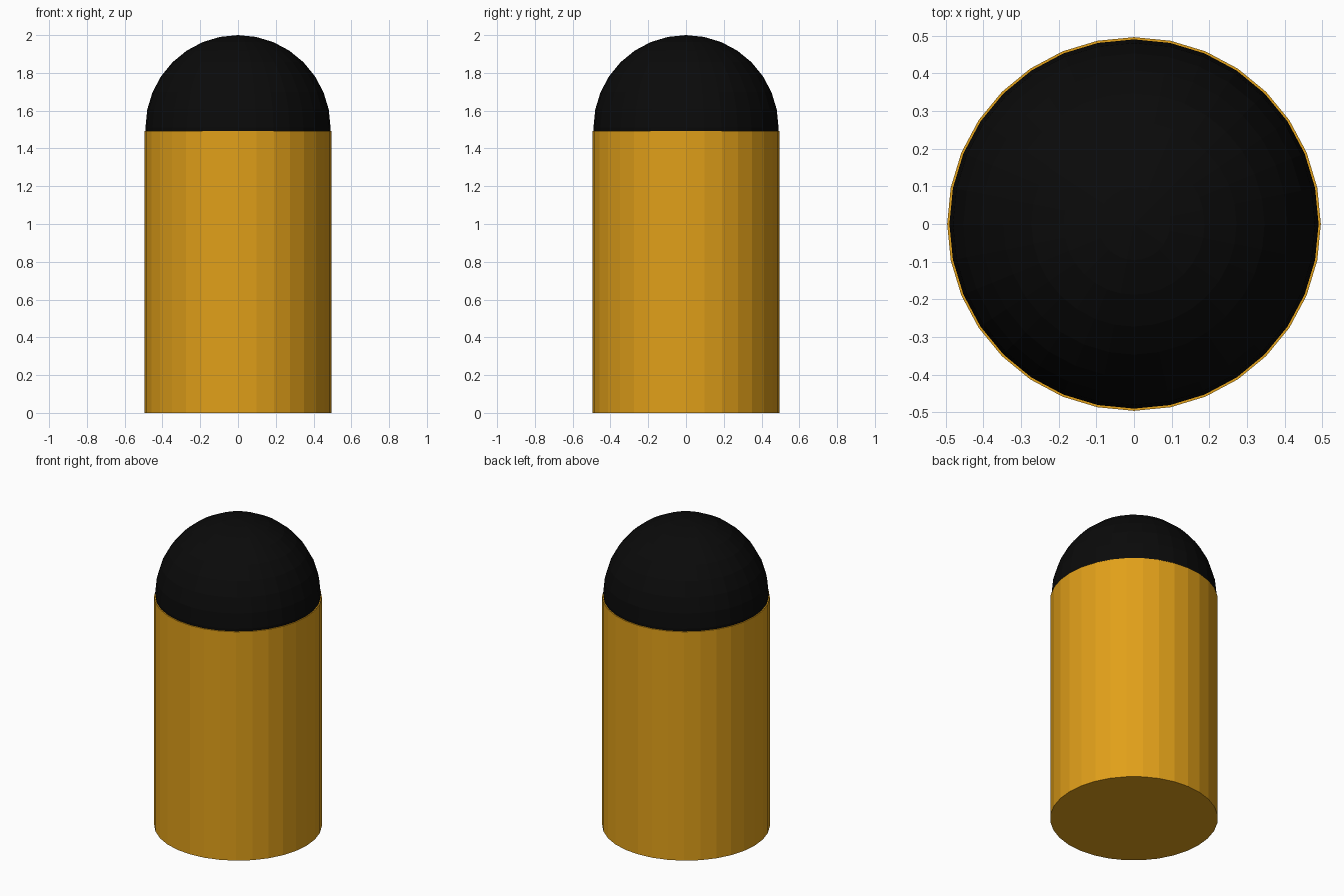
import bpy

if "Cube" in bpy.data.objects:
    bpy.data.objects.remove(bpy.data.objects["Cube"])


def paint(obj, name, rgb):
    mat = bpy.data.materials.new(name)
    mat.diffuse_color = (*rgb, 1.0)
    mat.use_nodes = True
    mat.node_tree.nodes["Principled BSDF"].inputs["Base Color"].default_value = mat.diffuse_color
    obj.data.materials.append(mat)


BODY_RADIUS, BODY_HEIGHT = 0.496, 1.493
DOME_RADIUS = 0.49

# Cylindrical body standing on the floor
bpy.ops.mesh.primitive_cylinder_add(vertices=32, radius=BODY_RADIUS, depth=BODY_HEIGHT,
                                    location=(0, 0, BODY_HEIGHT / 2))
body = bpy.context.object
body.name = "body"
paint(body, "gold", (0.75, 0.35, 0.01))

# Ball sunk into the body, its upper half forming the dome
bpy.ops.mesh.primitive_uv_sphere_add(segments=32, ring_count=16, radius=DOME_RADIUS,
                                     location=(0, 0, 2 - DOME_RADIUS))
dome = bpy.context.object
dome.name = "dome"
paint(dome, "black", (0.003, 0.003, 0.003))
